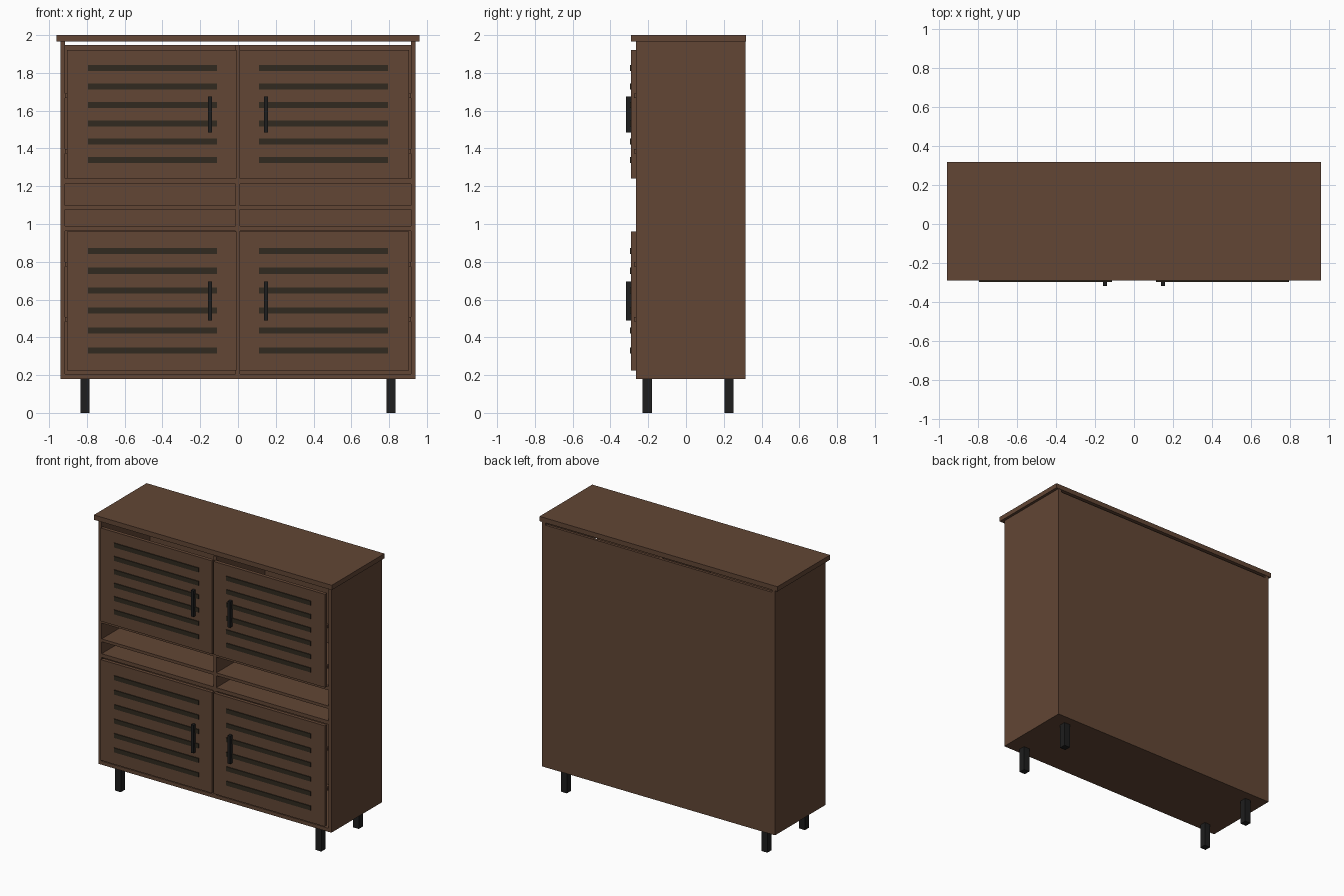
import bpy

cube = bpy.data.objects.get("Cube")
if cube:
    bpy.data.objects.remove(cube, do_unlink=True)


def material(name, colour):
    mat = bpy.data.materials.new(name)
    mat.use_nodes = True
    mat.diffuse_color = (*colour, 1)
    bsdf = mat.node_tree.nodes["Principled BSDF"]
    bsdf.inputs["Base Color"].default_value = (*colour, 1)
    bsdf.inputs["Roughness"].default_value = 0.7
    return mat


wood = material("brown wood", (0.122, 0.061, 0.035))
slat_wood = material("dark slat wood", (0.031, 0.023, 0.014))
metal = material("black metal", (0.013, 0.013, 0.013))


def box(name, xs, ys, zs, mat):
    """Box between the given limits on each axis."""
    spans = (xs, ys, zs)
    bpy.ops.mesh.primitive_cube_add(size=1, location=[sum(s) / 2 for s in spans])
    ob = bpy.context.object
    ob.name = name
    ob.scale = [abs(s[1] - s[0]) for s in spans]
    bpy.ops.object.transform_apply(location=False, rotation=False, scale=True)
    ob.data.materials.append(mat)
    return ob


FRONT, BACK = -0.265, 0.315
INNER, OUTER = 0.915, 0.94
BACK_IN = BACK - 0.02

# Carcass: top board, back, centre divider and horizontal boards
box("top_board", (-0.96, 0.96), (-0.29, 0.317), (1.965, 2.0), wood)
box("back_panel", (-INNER, INNER), (BACK_IN, BACK), (0.18, 1.947), wood)
boards = {"bottom_board": (0.18, 0.206), "lower_shelf": (0.963, 0.99),
          "middle_shelf": (1.077, 1.098), "upper_shelf": (1.213, 1.24)}
for name, zs in boards.items():
    box(name, (-INNER, INNER), (FRONT, BACK_IN), zs, wood)
tops = list(boards.values())
for i, low in enumerate(tops):
    high = tops[i + 1][0] if i + 1 < len(tops) else 1.947
    box("centre_divider", (-0.013, 0.011), (FRONT, BACK_IN), (low[1], high), wood)

# Door rows: door limits, first and last slat heights, handle limits, hinge heights
rows = {
    "upper": ((1.24, 1.92), (1.338, 1.826), (1.485, 1.675), (1.385, 1.68)),
    "lower": ((0.225, 0.96), (0.331, 0.858), (0.49, 0.695), (0.495, 0.787)),
}

for side, s in (("left", 1), ("right", -1)):
    box(side + "_side_panel", (s * INNER, s * OUTER), (FRONT, BACK), (0.18, 1.965), wood)

    for end, y in (("front", -0.205), ("back", 0.227)):
        box(f"{end}_{side}_leg", (s * 0.786, s * 0.833), (y - 0.024, y + 0.024),
            (0, 0.18), metal)

    for row, (door, slats, handle, hinges) in rows.items():
        label = f"{row}_{side}"
        box(label + "_door", (s * 0.007, s * 0.905), (-0.291, FRONT), door, wood)
        step = (slats[1] - slats[0]) / 5
        for i in range(6):
            z = slats[0] + i * step
            box(label + "_slat", (s * 0.112, s * 0.795), (-0.297, -0.285),
                (z - 0.016, z + 0.016), slat_wood)
        box(label + "_handle", (s * 0.138, s * 0.158), (-0.317, -0.29), handle, metal)
        for z in hinges:
            box(label + "_hinge", (s * 0.9, s * INNER), (-0.275, -0.255),
                (z - 0.012, z + 0.012), wood)
